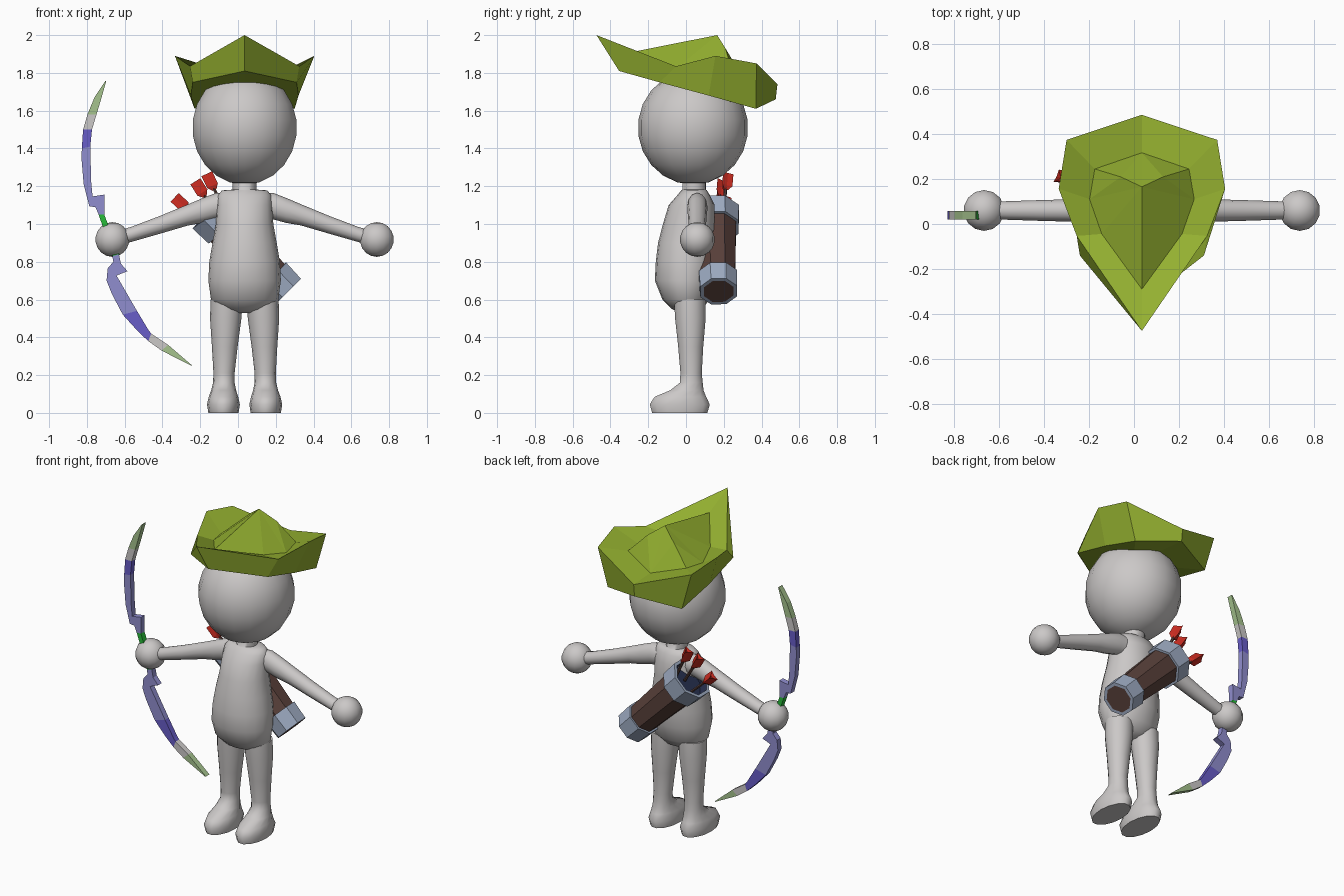
import bpy, bmesh, math
from mathutils import Vector

if "Cube" in bpy.data.objects:
    bpy.data.objects.remove(bpy.data.objects["Cube"])

CX = 0.035  # body centre line


def mat(name, *rgb):
    m = bpy.data.materials.new(name)
    m.diffuse_color = (*rgb, 1)
    m.use_nodes = True
    m.node_tree.nodes["Principled BSDF"].inputs["Base Color"].default_value = m.diffuse_color
    return m


BODY = mat("pale_grey", .60, .58, .575)
HAT = mat("leaf_green", .30, .44, .03)
BROWN = mat("dark_brown", .10, .052, .043)
STEEL = mat("blue_grey", .34, .41, .54)
RED = mat("red", .60, .025, .015)
NAVY = mat("navy", .02, .03, .08)
LAV = mat("lavender", .28, .27, .62)
PURPLE = mat("deep_purple", .14, .11, .58)
PALE = mat("pale_green", .38, .55, .27)
GREEN = mat("bright_green", .02, .50, .04)


def build(name, verts, faces, mats, ids=None, smooth=None):
    me = bpy.data.meshes.new(name)
    me.from_pydata([tuple(v) for v in verts], [], faces)
    for m in mats:
        me.materials.append(m)
    for i, p in enumerate(me.polygons):
        p.material_index = ids[i] if ids else 0
    bm = bmesh.new()
    bm.from_mesh(me)
    bmesh.ops.remove_doubles(bm, verts=bm.verts, dist=1e-5)
    bmesh.ops.recalc_face_normals(bm, faces=bm.faces)
    bm.to_mesh(me)
    bm.free()
    if smooth:
        me.polygons.foreach_set("use_smooth", [True] * len(me.polygons))
        me.set_sharp_from_angle(angle=math.radians(smooth))
    ob = bpy.data.objects.new(name, me)
    bpy.context.collection.objects.link(ob)
    return ob


def loft(name, rings, mats, band_ids=None, smooth=None, caps=True):
    """Skin a list of equal-length closed rings."""
    n = len(rings[0])
    verts = [v for r in rings for v in r]
    faces, ids = [], []
    for k in range(len(rings) - 1):
        for i in range(n):
            j = (i + 1) % n
            faces.append((k * n + i, k * n + j, (k + 1) * n + j, (k + 1) * n + i))
            ids.append(band_ids[k] if band_ids else 0)
    if caps:
        last = (len(rings) - 1) * n
        faces += [tuple(range(n)), tuple(range(last, last + n))]
        ids += [0, 0]
    return build(name, verts, faces, mats, ids, smooth)


def ellipse(c, u, v, n, shift=0.0):
    c, u, v = Vector(c), Vector(u), Vector(v)
    return [c + u * math.cos(2 * math.pi * (i + shift) / n)
            + v * math.sin(2 * math.pi * (i + shift) / n) for i in range(n)]


def axis_frame(a, b):
    d = (Vector(b) - Vector(a)).normalized()
    v = (Vector((0, 1, 0)) - d * d.y).normalized()
    return d, v, d.cross(v)


# Head
bpy.ops.mesh.primitive_uv_sphere_add(segments=18, ring_count=11, location=(CX, .037, 1.51))
head = bpy.context.object
head.name = "head"
head.scale = (.281, .292, .302)
head.data.materials.append(BODY)
bpy.ops.object.shade_smooth()

# Torso with neck: z, y centre, x radius, y radius
torso = [(.53, .01, .05, .04), (.55, .005, .125, .08), (.6, 0, .178, .125),
         (.7, -.005, .192, .16), (.8, 0, .187, .16), (.9, .005, .17, .153),
         (1.0, .015, .152, .137), (1.1, .03, .147, .122), (1.15, .04, .143, .088),
         (1.178, .043, .12, .068), (1.182, .043, .063, .062), (1.24, .043, .063, .062)]
loft("torso", [ellipse((CX, y, z), (rx, 0, 0), (0, ry, 0), 20) for z, y, rx, ry in torso],
     [BODY], smooth=60)

# Legs with feet: z, x offset, y centre, x radius, y radius
leg = [(0, .112, -.033, .08, .15), (.045, .112, -.033, .087, .163), (.085, .112, -.03, .078, .14),
       (.12, .111, .005, .066, .09), (.16, .11, .028, .057, .062), (.21, .109, .027, .056, .058),
       (.35, .105, .025, .068, .068), (.5, .1, .023, .083, .083), (.6, .095, .02, .085, .085)]
# Arms: x offset, z, y radius, z radius
arm = [(.06, 1.1, .05, .06), (.15, 1.095, .053, .07), (.22, 1.072, .053, .066), (.3, 1.048, .05, .056),
       (.45, .995, .046, .047), (.6, .945, .041, .04), (.7, .918, .038, .038)]
for side, s in (("left", -1), ("right", 1)):
    loft(side + "_leg", [ellipse((CX + s * x, y, z), (rx, 0, 0), (0, ry, 0), 14)
                         for z, x, y, rx, ry in leg], [BODY], smooth=55)
    loft(side + "_arm", [ellipse((CX + s * x, .06, z), (0, ry, 0), (0, 0, rz), 12)
                         for x, z, ry, rz in arm], [BODY], smooth=60)
    bpy.ops.mesh.primitive_uv_sphere_add(segments=14, ring_count=9, radius=.092,
                                         location=(CX + s * .7, .06, .918))
    hand = bpy.context.object
    hand.name = side + "_hand"
    hand.data.materials.append(BODY)
    bpy.ops.object.shade_smooth()


# Hat: half rings from front to back, mirrored into rings of eight
def mirror_ring(half):
    pts = half + [(-x, y, z) for x, y, z in half[-2:0:-1]]
    return [Vector((x + CX, y, z)) for x, y, z in pts]


under = mirror_ring([(0, -.354, 1.81), (.275, -.14, 1.75), (.285, .12, 1.68),
                     (.265, .37, 1.61), (0, .475, 1.66)])
brim = mirror_ring([(0, -.474, 2.0), (.289, -.053, 1.835), (.369, .156, 1.89),
                    (.334, .373, 1.85), (0, .484, 1.74)])
base = mirror_ring([(0, -.289, 1.91), (.178, -.044, 1.83), (.232, .11, 1.80),
                    (.209, .244, 1.81), (0, .316, 1.75)])
hv = under + brim + base + [Vector(p) for p in (
    (CX, .165, 2.0), (CX + .094, .209, 1.93), (CX - .094, .209, 1.93), (CX, .03, 1.705))]
hf = []
for k in (0, 8):
    for i in range(8):
        j = (i + 1) % 8
        hf.append((k + i, k + j, k + 8 + j, k + 8 + i))
A, BR, BL, U = 24, 25, 26, 27
hf += [(i, (i + 1) % 8, U) for i in range(8)]
hf += [(16, 17, A), (17, 18, A), (18, BR, A), (18, 19, BR), (19, 20, BR), (20, A, BR),
       (16, 23, A), (23, 22, A), (22, BL, A), (22, 21, BL), (21, 20, BL), (20, A, BL)]
build("hat", hv, hf, [HAT])

# Quiver: eight-sided lathe along a slanted axis (distance, radius)
q0, q1 = Vector((.263, .173, .643)), Vector((-.15, .155, 1.062))
d, v, w = axis_frame(q0, q1)
prof = [(0, 0), (0, .085), (0, .105), (.115, .11), (.115, .098), (.475, .115),
        (.475, .13), (.59, .135), (.59, .115), (.53, .11), (.53, 0)]
loft("quiver", [ellipse(q0 + d * s, v * r, w * r, 8, .5) for s, r in prof],
     [BROWN, STEEL, NAVY], [0, 1, 1, 1, 0, 1, 1, 1, 2, 2], caps=False)

# Arrows: thin shafts with three-finned fletching
arrows = [((-.17, .19, .99), (-.335, .205, 1.14)), ((-.11, .17, 1.04), (-.225, .185, 1.225)),
          ((-.07, .20, 1.07), (-.165, .215, 1.265))]
for n, (a, b) in enumerate(arrows, 1):
    a, b = Vector(a), Vector(b)
    d, v, w = axis_frame(a, b)
    loft(f"arrow_shaft_{n}", [ellipse(p, v * .009, w * .009, 6) for p in (a, b - d * .02)], [BROWN])

    def star(s, k):
        c = b - d * s
        return [c + (v * math.cos(i * math.pi / 3) + w * math.sin(i * math.pi / 3))
                * k * (.036 if i % 2 == 0 else .014) for i in range(6)]
    loft(f"arrow_fletching_{n}", [star(.095, .35), star(.07, 1), star(.0, 1), star(.015, .3)], [RED])

# Bow: flat strip of (outer x, z, inner x, z, colour of the next segment)
bow = [(-.702, 1.757, -.698, 1.755, 0), (-.76, 1.67, -.722, 1.67, 0), (-.797, 1.58, -.749, 1.58, 1),
       (-.82, 1.5, -.773, 1.5, 2), (-.827, 1.40, -.782, 1.41, 3), (-.828, 1.34, -.781, 1.36, 3),
       (-.817, 1.21, -.777, 1.22, 3), (-.787, 1.093, -.77, 1.146, 3), (-.755, 1.09, -.706, 1.156, 3),
       (-.738, 1.05, -.708, 1.05, 4), (-.70, .94, -.67, .95, 4), (-.665, .83, -.63, .84, 3),
       (-.66, .80, -.62, .79, 3), (-.69, .765, -.585, .75, 3), (-.696, .70, -.643, .727, 3),
       (-.668, .63, -.61, .67, 3), (-.61, .52, -.535, .54, 2), (-.53, .432, -.475, .44, 2),
       (-.475, .38, -.46, .42, 1), (-.405, .33, -.37, .36, 0), (-.248, .25, -.244, .252, 0)]
bv, bf, bi = [], [], []
for ox, oz, ix, iz, _ in bow:
    bv += [(ox, .02, oz), (ix, .02, iz), (ix, .057, iz), (ox, .057, oz)]
for k in range(len(bow) - 1):
    c = bow[k][4]
    for i in range(4):
        j = (i + 1) % 4
        bf.append((4 * k + i, 4 * k + j, 4 * k + 4 + j, 4 * k + 4 + i))
        bi.append(c)
e = 4 * (len(bow) - 1)
bf += [(0, 1, 2, 3), (e, e + 1, e + 2, e + 3)]
bi += [0, 0]
build("bow", bv, bf, [PALE, BODY, PURPLE, LAV, GREEN], bi)
